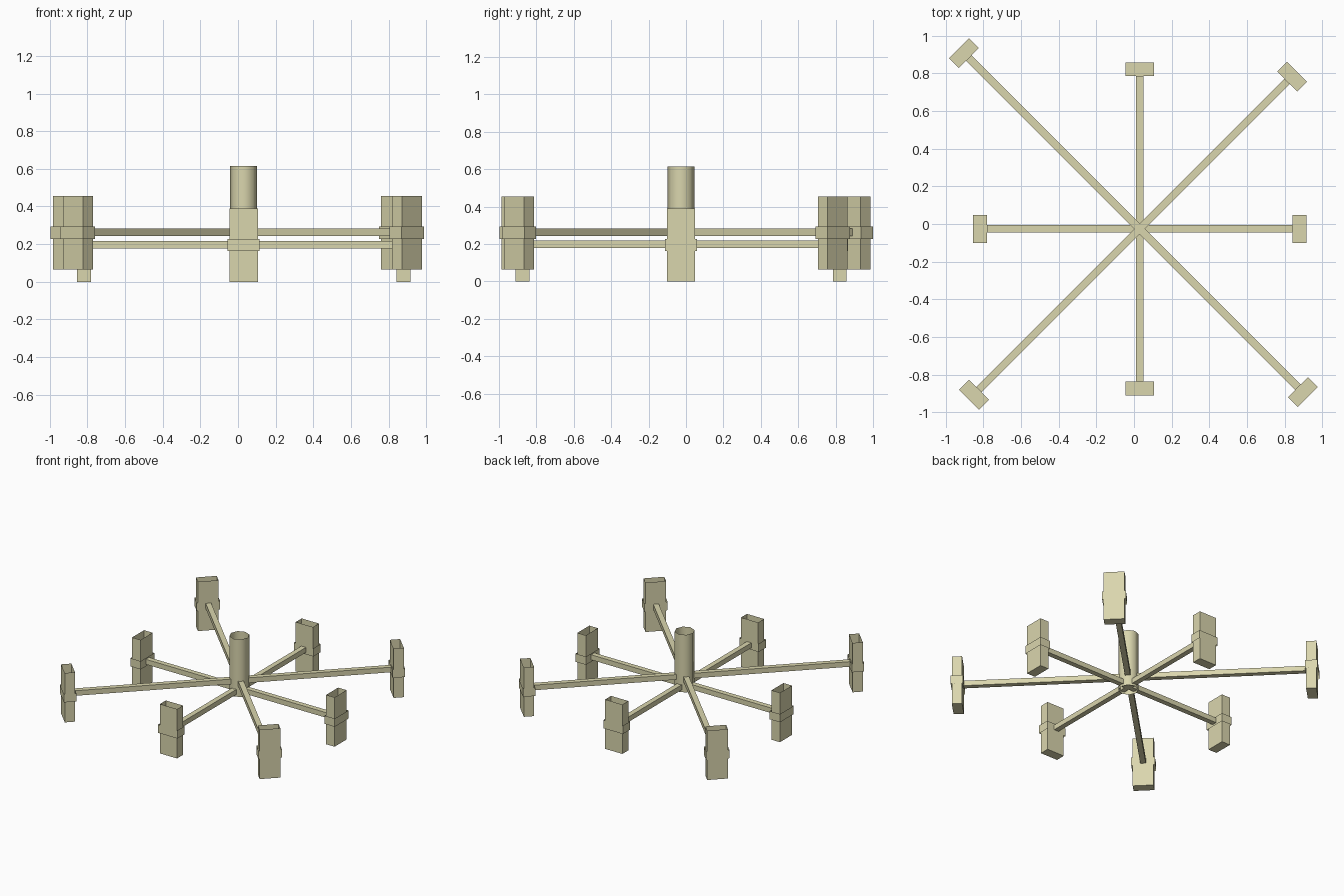
import bpy, bmesh, math
from mathutils import Matrix, Vector

if "Cube" in bpy.data.objects:
    bpy.data.objects.remove(bpy.data.objects["Cube"])

mat = bpy.data.materials.new("pale_khaki")
mat.diffuse_color = (0.70, 0.67, 0.42, 1)
mat.use_nodes = True
mat.node_tree.nodes["Principled BSDF"].inputs["Base Color"].default_value = mat.diffuse_color

HUB = Vector((0.03, -0.026, 0))


def finish(name, bm, matrix=None):
    if matrix:
        bmesh.ops.transform(bm, matrix=matrix, verts=bm.verts)
    me = bpy.data.meshes.new(name)
    bm.to_mesh(me)
    bm.free()
    me.materials.append(mat)
    ob = bpy.data.objects.new(name, me)
    bpy.context.collection.objects.link(ob)
    return ob


def box(name, x, y, z, matrix, drop_top=False, drop_bottom=False):
    """Box from (min, max) ranges, optionally without top or bottom face."""
    bm = bmesh.new()
    bmesh.ops.create_cube(bm, size=1)
    for v in bm.verts:
        v.co = [r[0] + (r[1] - r[0]) * (c + 0.5) for r, c in zip((x, y, z), v.co)]
    bm.normal_update()
    gone = [f for f in bm.faces if (drop_top and f.normal.z > 0.9)
            or (drop_bottom and f.normal.z < -0.9)]
    bmesh.ops.delete(bm, geom=gone, context='FACES')
    return finish(name, bm, matrix)


# Central open tube
bm = bmesh.new()
bmesh.ops.create_cone(bm, cap_ends=False, segments=8, radius1=0.072,
                      radius2=0.072, depth=0.455)
for f in bm.faces:
    f.smooth = True
finish("centre_tube", bm, Matrix.Translation(HUB + Vector((0, 0, 0.3875))))

# Arms: (angle, distance to bucket centre, lift of the diagonal set)
arms = [(a, 0.848, 0.0) for a in (0, 90, 180, 270)]
arms += [(45, 1.145, 0.065), (135, 1.32, 0.065),
         (225, 1.245, 0.065), (315, 1.226, 0.065)]
for a, d, lift in arms:
    m = Matrix.Translation(HUB + Vector((0, 0, lift))) @ Matrix.Rotation(math.radians(a), 4, 'Z')
    box(f"arm_{a}", (0, d - 0.037), (-0.02, 0.02), (0.178, 0.218), m)
    # Open-topped bucket with a loose band around it
    box(f"bucket_{a}", (d - 0.037, d + 0.037), (-0.075, 0.075), (0, 0.39), m, True)
    box(f"band_{a}", (d - 0.045, d + 0.045), (-0.085, 0.085), (0.163, 0.228), m, True, True)
